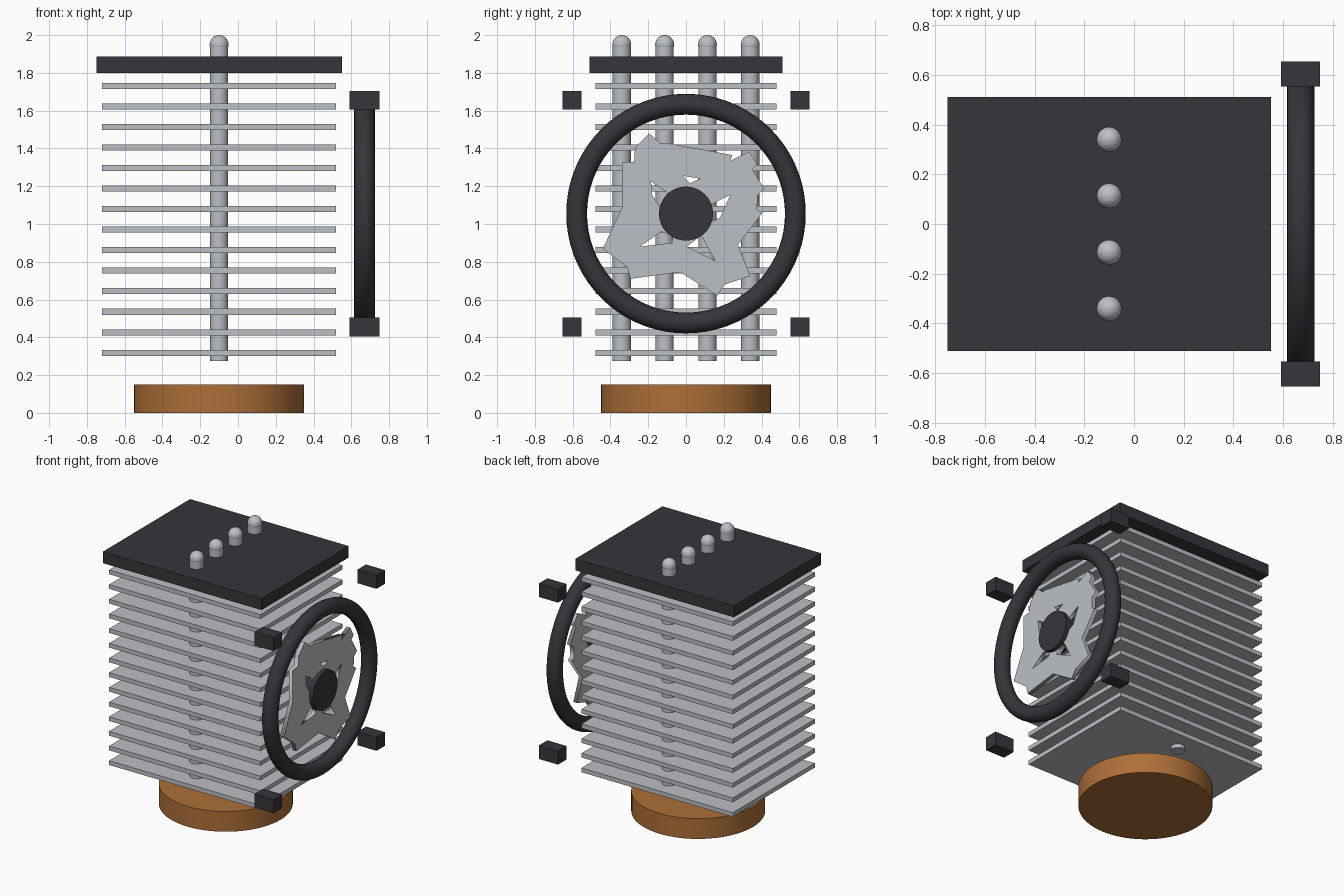
import bpy, math

if "Cube" in bpy.data.objects:
    bpy.data.objects.remove(bpy.data.objects["Cube"])

def material(name, rgb):
    m = bpy.data.materials.new(name)
    m.diffuse_color = (*rgb, 1)
    m.use_nodes = True
    m.node_tree.nodes["Principled BSDF"].inputs["Base Color"].default_value = m.diffuse_color
    return m

DARK = material("dark plastic", (0.038, 0.035, 0.043))
METAL = material("light metal", (0.50, 0.52, 0.55))
COPPER = material("copper", (0.42, 0.16, 0.04))

CX = -0.10             # centre of the fin stack
FX, FZ = 0.67, 1.055   # centre of the fan

def finish(name, mat, smooth=False):
    o = bpy.context.object
    o.name = name
    o.data.materials.clear()
    o.data.materials.append(mat)
    if smooth:
        bpy.ops.object.shade_smooth_by_angle(angle=math.radians(35))
    return o

def box(name, loc, size, mat):
    bpy.ops.mesh.primitive_cube_add(size=1, location=loc)
    bpy.context.object.scale = size
    bpy.ops.object.transform_apply(location=False, rotation=False, scale=True)
    return finish(name, mat)

def cylinder(name, loc, r, depth, mat, rot=(0, 0, 0), verts=48):
    bpy.ops.mesh.primitive_cylinder_add(vertices=verts, radius=r, depth=depth,
                                        location=loc, rotation=rot)
    return finish(name, mat, True)

# Copper base
cylinder("base", (CX, 0, 0.075), 0.45, 0.15, COPPER, verts=64)

# Fin stack and top plate
for i in range(14):
    box(f"fin_{i + 1}", (CX, 0, 0.318 + i * 0.1087), (1.24, 0.96, 0.032), METAL)
box("top_plate", (CX, 0, 1.843), (1.30, 1.02, 0.085), DARK)

# Heat pipes with rounded tips
for i in range(4):
    y = -0.34 + i * 0.2267
    cylinder(f"heat_pipe_{i + 1}", (CX, y, 1.1125), 0.048, 1.675, METAL, verts=32)
    bpy.ops.mesh.primitive_uv_sphere_add(segments=32, ring_count=16, radius=0.05,
                                         location=(CX, y, 1.95))
    finish(f"pipe_tip_{i + 1}", METAL, True)

# Fan ring and hub
side = (0, math.pi / 2, 0)
bpy.ops.mesh.primitive_torus_add(major_radius=0.579, minor_radius=0.055,
                                 major_segments=72, minor_segments=20,
                                 location=(FX, 0, FZ), rotation=side)
finish("fan_ring", DARK, True)
cylinder("fan_hub", (FX, 0, FZ), 0.143, 0.09, DARK, side)

# Overlapping fan blades: one outline with gaps round the hub (hundredths of a unit)
outline = [(-19.5, 42.5), (-14, 37.5), (-11, 37.5), (24.5, 31), (23.5, 28), (33.5, 33),
           (37.5, 26), (35, 23.5), (41.5, 13), (38, 10), (37.5, 2), (40.5, 0.5),
           (27.5, -16.5), (34, -33), (20.5, -37.5), (16.5, -43.5), (-3, -31),
           (-29.5, -34.5), (-31, -28.5), (-44, -18.5), (-34, 3), (-34, 27),
           (-27.5, 27.5), (-27, 35)]
gaps = [[(-18.5, 17), (-9.5, 11), (-13.5, 3), (-18, 10)],
        [(-1.5, 20), (7.5, 18.5), (2, 16)],
        [(13.5, 5), (23.5, 10), (18, -2), (14, -4)],
        [(8, -11.5), (15.5, -25), (0.5, -17.5)],
        [(-24.5, -17.5), (-13, -9.5), (-7, -12), (-7.5, -15.5)]]
curve = bpy.data.curves.new("fan_blades", 'CURVE')
curve.dimensions = '2D'
curve.fill_mode = 'BOTH'
curve.extrude = 0.015
for loop in [outline] + gaps:
    s = curve.splines.new('POLY')
    s.points.add(len(loop) - 1)
    s.use_cyclic_u = True
    for p, (u, v) in zip(s.points, loop):
        p.co = (u / 100, v / 100, 0, 1)
blades = bpy.data.objects.new("fan_blades", curve)
bpy.context.collection.objects.link(blades)
blades.location = (FX, 0, FZ)
blades.rotation_euler = (math.pi / 2, 0, math.pi / 2)
bpy.ops.object.select_all(action='DESELECT')
blades.select_set(True)
bpy.context.view_layer.objects.active = blades
bpy.ops.object.convert(target='MESH')
finish("fan_blades", METAL)

# Fan corner mounts
for sy in (-1, 1):
    for sz in (-1, 1):
        box("fan_corner", (FX, sy * 0.603, FZ + sz * 0.6), (0.157, 0.1, 0.1), DARK)
